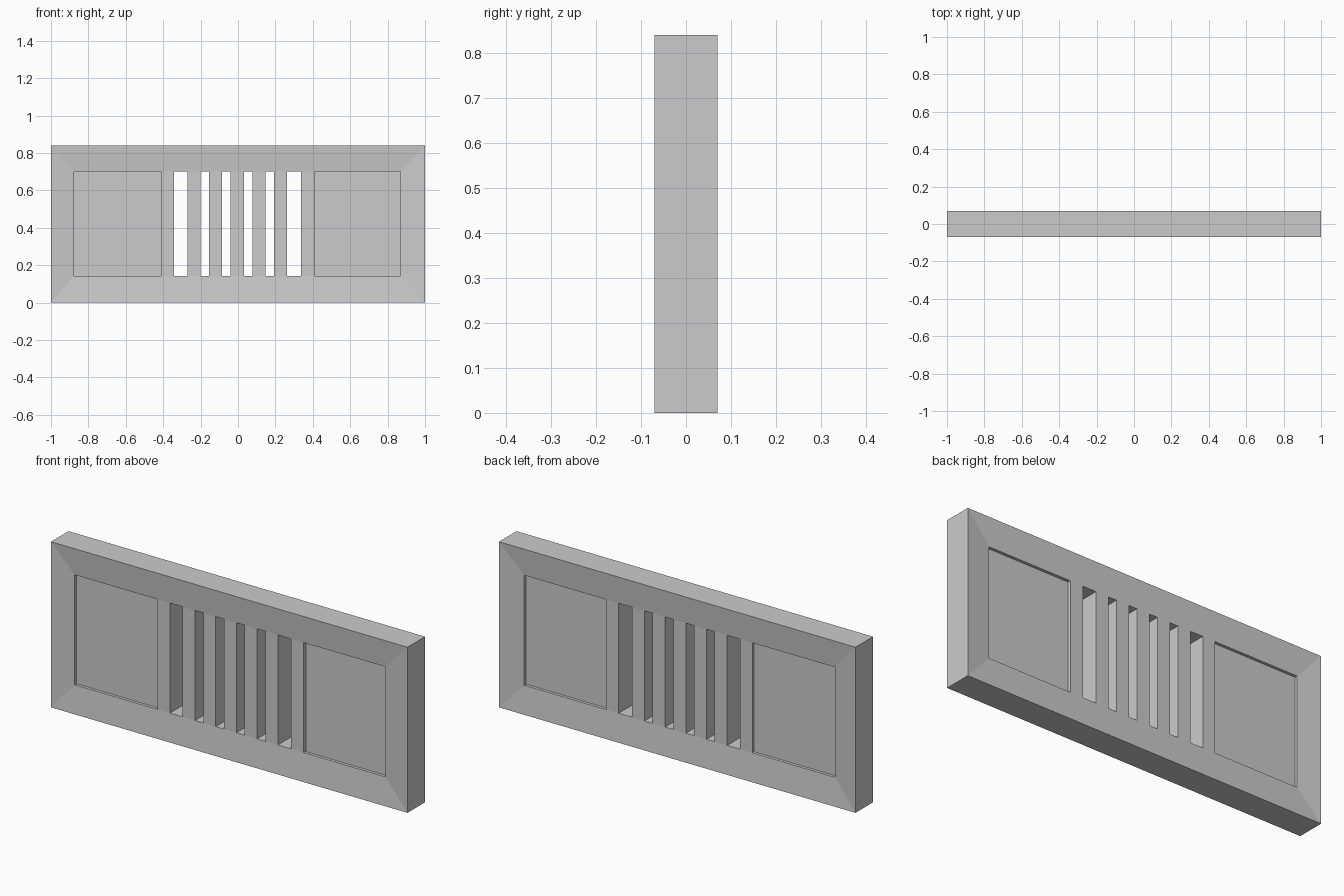
import bpy, bmesh

cube = bpy.data.objects.get("Cube")
if cube:
    bpy.data.objects.remove(cube, do_unlink=True)

grey = bpy.data.materials.new("plain_grey")
grey.use_nodes = True
colour = (0.6, 0.6, 0.6, 1)
grey.diffuse_color = colour
grey.node_tree.nodes["Principled BSDF"].inputs["Base Color"].default_value = colour

LEFT, RIGHT, BOTTOM, TOP = -0.876, 0.868, 0.142, 0.70
HEIGHT, OUTER_Y, INNER_Y, PANEL_Y = 0.84, 0.07, 0.057, 0.042


def finish(name, bm):
    bmesh.ops.recalc_face_normals(bm, faces=bm.faces)
    mesh = bpy.data.meshes.new(name)
    bm.to_mesh(mesh)
    bm.free()
    mesh.materials.append(grey)
    bpy.context.collection.objects.link(bpy.data.objects.new(name, mesh))


def upright_box(name, x0, x1, half_depth):
    """Box filling the height of the opening between x0 and x1."""
    bm = bmesh.new()
    bmesh.ops.create_cube(bm, size=1)
    for v in bm.verts:
        v.co.x = x1 if v.co.x > 0 else x0
        v.co.y *= 2 * half_depth
        v.co.z = TOP if v.co.z > 0 else BOTTOM
    finish(name, bm)


# Mitred frame: four rectangular rings joined into a closed band
bm = bmesh.new()
outer = (-1, 1, 0, HEIGHT)
inner = (LEFT, RIGHT, BOTTOM, TOP)
rings = []
for (x0, x1, z0, z1), y in ((outer, -OUTER_Y), (inner, -INNER_Y),
                            (inner, INNER_Y), (outer, OUTER_Y)):
    rings.append([bm.verts.new((x, y, z))
                  for x, z in ((x0, z0), (x1, z0), (x1, z1), (x0, z1))])
for i, ring in enumerate(rings):
    following = rings[(i + 1) % len(rings)]
    for j in range(4):
        k = (j + 1) % 4
        bm.faces.new((ring[j], ring[k], following[k], following[j]))
finish("frame", bm)

# Recessed solid panels at both ends
upright_box("right_panel", LEFT, -0.41, PANEL_Y)
upright_box("left_panel", 0.41, RIGHT, PANEL_Y)

# Upright slats, with wider gaps beside the end posts
upright_box("right_post", -0.412, -0.342, INNER_Y)
upright_box("left_post", 0.338, 0.408, INNER_Y)
for i in range(5):
    centre = -0.004 + (i - 2) * 0.116
    upright_box(f"slat_{i + 1}", centre - 0.035, centre + 0.035, INNER_Y)
